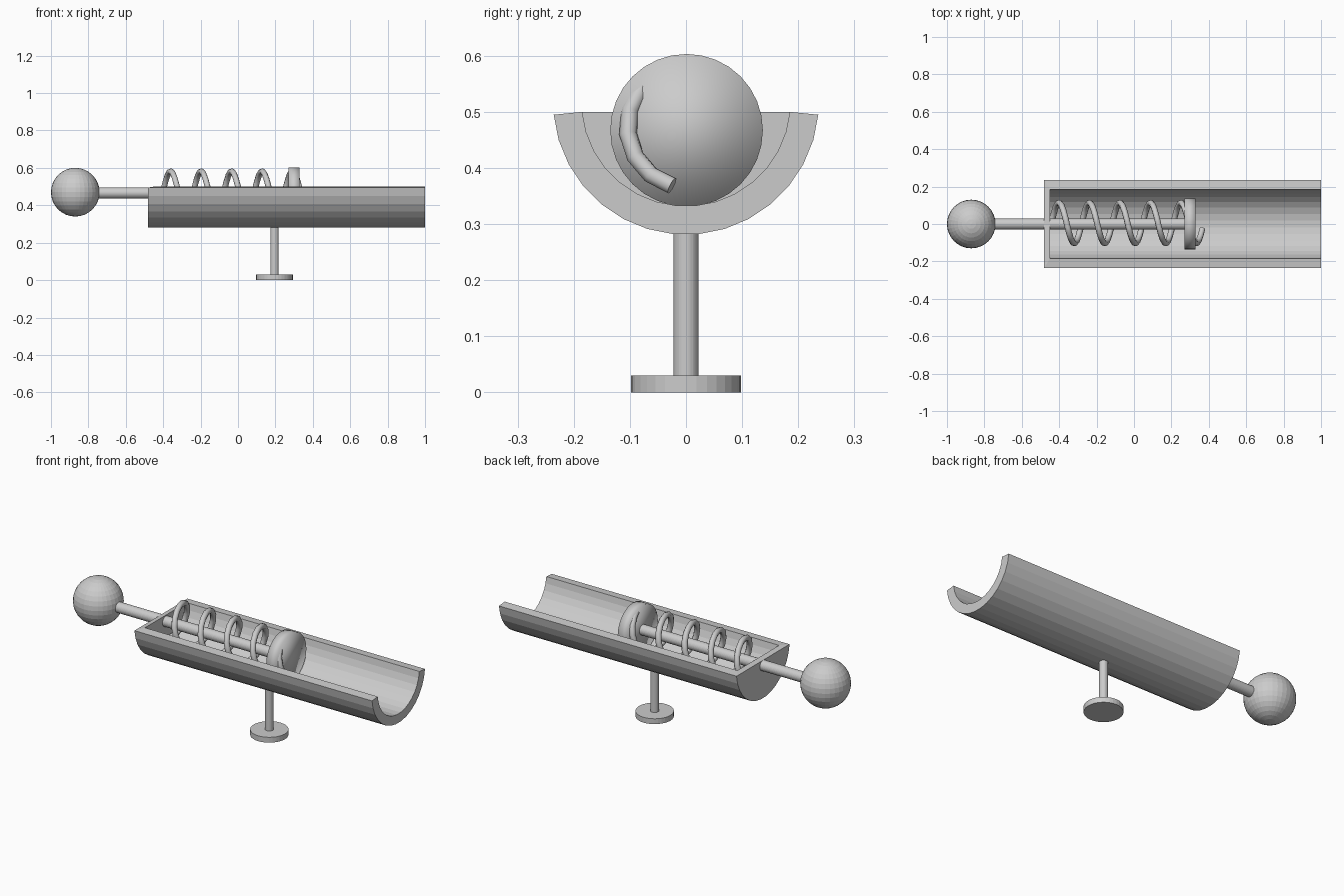
import bpy, bmesh
from math import sin, cos, pi, radians
from mathutils import Matrix

if "Cube" in bpy.data.objects:
    bpy.data.objects.remove(bpy.data.objects["Cube"])


def finish(name, bm, smooth=False):
    bmesh.ops.recalc_face_normals(bm, faces=bm.faces)
    me = bpy.data.meshes.new(name)
    bm.to_mesh(me)
    bm.free()
    for p in me.polygons:
        p.use_smooth = smooth
    ob = bpy.data.objects.new(name, me)
    bpy.context.collection.objects.link(ob)
    return ob


def cylinder(name, r, depth, loc, along_x=False, smooth=False, sides=32):
    bm = bmesh.new()
    m = Matrix.Translation(loc)
    if along_x:
        m = m @ Matrix.Rotation(pi / 2, 4, 'Y')
    bmesh.ops.create_cone(bm, cap_ends=True, segments=sides, radius1=r,
                          radius2=r, depth=depth, matrix=m)
    return finish(name, bm, smooth)


# Half-pipe trough with one closed end
bm = bmesh.new()
CZ = 0.518


def arc(x, r, n=15):
    step = radians(11.25)
    return [bm.verts.new((x, r * cos(-(k + .5) * step), CZ + r * sin(-(k + .5) * step)))
            for k in range(n + 1)]


loops = [arc(-0.48, 0.237), arc(1.0, 0.237), arc(1.0, 0.186), arc(-0.45, 0.186)]
for a, b in zip(loops, loops[1:]):
    for k in range(15):
        bm.faces.new((a[k], a[k + 1], b[k + 1], b[k]))
bm.faces.new(loops[0])
bm.faces.new(loops[3])
for e in (0, -1):
    bm.faces.new([l[e] for l in loops])
bm.faces.new((loops[0][0], loops[3][0], loops[3][-1], loops[0][-1]))
finish("trough", bm)

# Plunger: ball handle, rod and pusher disc
bm = bmesh.new()
bmesh.ops.create_uvsphere(bm, u_segments=32, v_segments=16, radius=0.13,
                          matrix=Matrix.Translation((-0.87, 0, 0.47)))
finish("handle_ball", bm)
cylinder("plunger_rod", 0.029, 1.06, (-0.25, 0, 0.466), along_x=True)
cylinder("pusher_disc", 0.136, 0.06, (0.30, 0.001, 0.467), along_x=True, smooth=True)

# Coil spring around the rod
N, TURNS = 16, 5
cu = bpy.data.curves.new("spring", 'CURVE')
cu.dimensions = '3D'
cu.bevel_depth = 0.016
cu.bevel_resolution = 2
cu.use_fill_caps = True
sp = cu.splines.new('POLY')
sp.points.add(N * TURNS)
for i, p in enumerate(sp.points):
    t = radians(254) + 2 * pi * i / N
    p.co = (-0.449 + 0.163 * i / N, 0.005 + 0.109 * cos(t), 0.473 + 0.109 * sin(t), 1)
bpy.context.collection.objects.link(bpy.data.objects.new("spring", cu))

# Stand
cylinder("stand_post", 0.022, 0.27, (0.195, 0, 0.155))
cylinder("stand_foot", 0.098, 0.03, (0.195, 0, 0.015))
